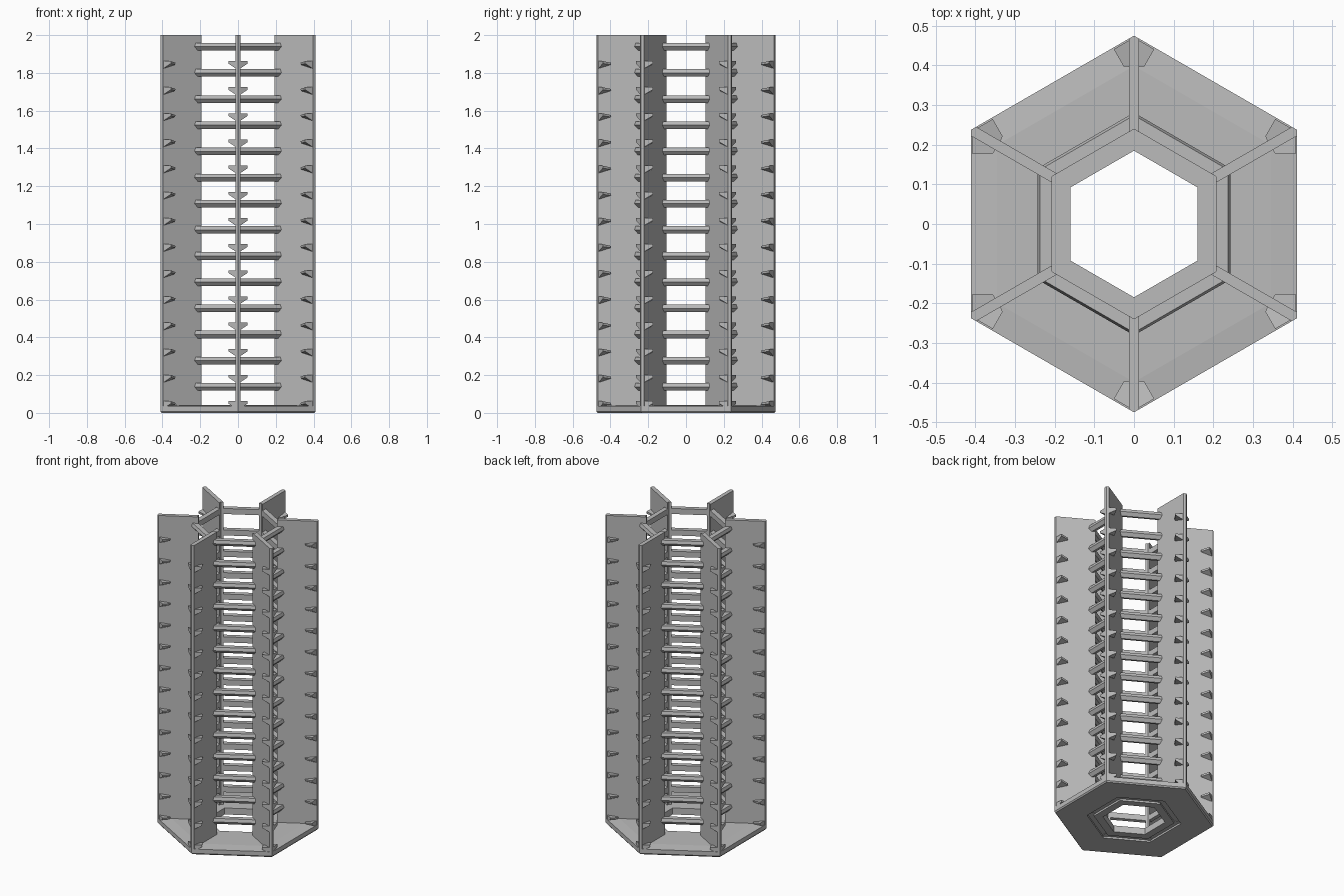
import bpy
import bmesh
from math import cos, sin, pi, sqrt
from mathutils import Matrix, Vector

cube = bpy.data.objects.get("Cube")
if cube:
    bpy.data.objects.remove(cube, do_unlink=True)

grey = bpy.data.materials.new("plain grey")
grey.use_nodes = True
COLOUR = (0.5, 0.5, 0.5, 1)
grey.diffuse_color = COLOUR
grey.node_tree.nodes["Principled BSDF"].inputs["Base Color"].default_value = COLOUR

HEIGHT, OUTER, INNER = 2.0, 0.411, 0.207   # outer and inner are apothems
HALF = 0.013                               # half of the fin thickness
LEVELS, PITCH = 14, 0.1385
T30 = 1 / sqrt(3)


def finish(name, bm):
    bmesh.ops.recalc_face_normals(bm, faces=bm.faces)
    mesh = bpy.data.meshes.new(name)
    bm.to_mesh(mesh)
    bm.free()
    mesh.materials.append(grey)
    obj = bpy.data.objects.new(name, mesh)
    bpy.context.collection.objects.link(obj)
    return obj


def loft(bm, first, second):
    """Closed solid between two matching loops."""
    a = [bm.verts.new(p) for p in first]
    b = [bm.verts.new(p) for p in second]
    bm.faces.new(a[::-1])
    bm.faces.new(b)
    for i in range(len(a)):
        j = (i + 1) % len(a)
        bm.faces.new((a[i], a[j], b[j], b[i]))


def turned(points, k, offset=0):
    rot = Matrix.Rotation(k * pi / 3 + offset, 3, "Z")
    return [rot @ Vector(p) for p in points]


def fin_side(n):
    """Sideways distance to the fin surface, at distance n along a side."""
    return n * T30 - HALF / cos(pi / 6)


# Hexagonal base: closed profile swept round six corners, grooved underneath
base_profile = [(0.16, 0), (INNER, 0), (INNER, 0.012), (0.242, 0.012), (0.242, 0),
                (0.405, 0), (OUTER, 0.008), (OUTER, 0.036), (0.345, 0.042), (0.16, 0.042)]
bm = bmesh.new()
rings = []
for k in range(6):
    angle = pi / 6 + k * pi / 3
    rings.append([bm.verts.new((r / cos(pi / 6) * cos(angle), r / cos(pi / 6) * sin(angle), z))
                  for r, z in base_profile])
for k in range(6):
    a, b = rings[k], rings[(k + 1) % 6]
    for i in range(len(a)):
        j = (i + 1) % len(a)
        bm.faces.new((a[i], b[i], b[j], a[j]))
finish("base", bm)

# Six upright fins with mitred ends
bm = bmesh.new()
ri, ro = INNER / cos(pi / 6), OUTER / cos(pi / 6)
cut = HALF * T30
outline = [(ri, 0), (ri - cut, -HALF), (ro - cut, -HALF), (ro, 0), (ro - cut, HALF), (ri - cut, HALF)]
for k in range(6):
    loft(bm, turned([(x, y, 0.01) for x, y in outline], k, pi / 6),
         turned([(x, y, HEIGHT) for x, y in outline], k, pi / 6))
finish("fins", bm)

# Rungs joining neighbouring fins, with a sloping underside
rung_profile = [(INNER, 0.122), (0.226, 0.118), (0.243, 0.138), (0.237, 0.158), (INNER, 0.158)]
bm = bmesh.new()
for level in range(LEVELS):
    dz = level * PITCH
    left = [(n, -fin_side(n) - 0.002, z + dz) for n, z in rung_profile]
    right = [(n, fin_side(n) + 0.002, z + dz) for n, z in rung_profile]
    for k in range(6):
        loft(bm, turned(left, k), turned(right, k))
finish("rungs", bm)

# Small wedge brackets on both sides of every fin, near the outer edge
bm = bmesh.new()
for level in range(LEVELS):
    dz = level * PITCH
    for side in (-1, 1):
        def place(n, s, z):
            return (n, side * s, z + dz)
        inner, mid, outer = 0.348, 0.357, OUTER - 0.004
        top = [place(inner, fin_side(inner) + 0.003, 0.052), place(mid, 0.176, 0.053),
               place(outer, 0.176, 0.062), place(outer, fin_side(outer) + 0.003, 0.062)]
        low = [place(inner, fin_side(inner) + 0.003, 0.046), place(mid, 0.179, 0.043),
               place(outer, 0.176, 0.049), place(outer, fin_side(outer) + 0.003, 0.022)]
        for k in range(6):
            loft(bm, turned(low, k), turned(top, k))
finish("brackets", bm)
